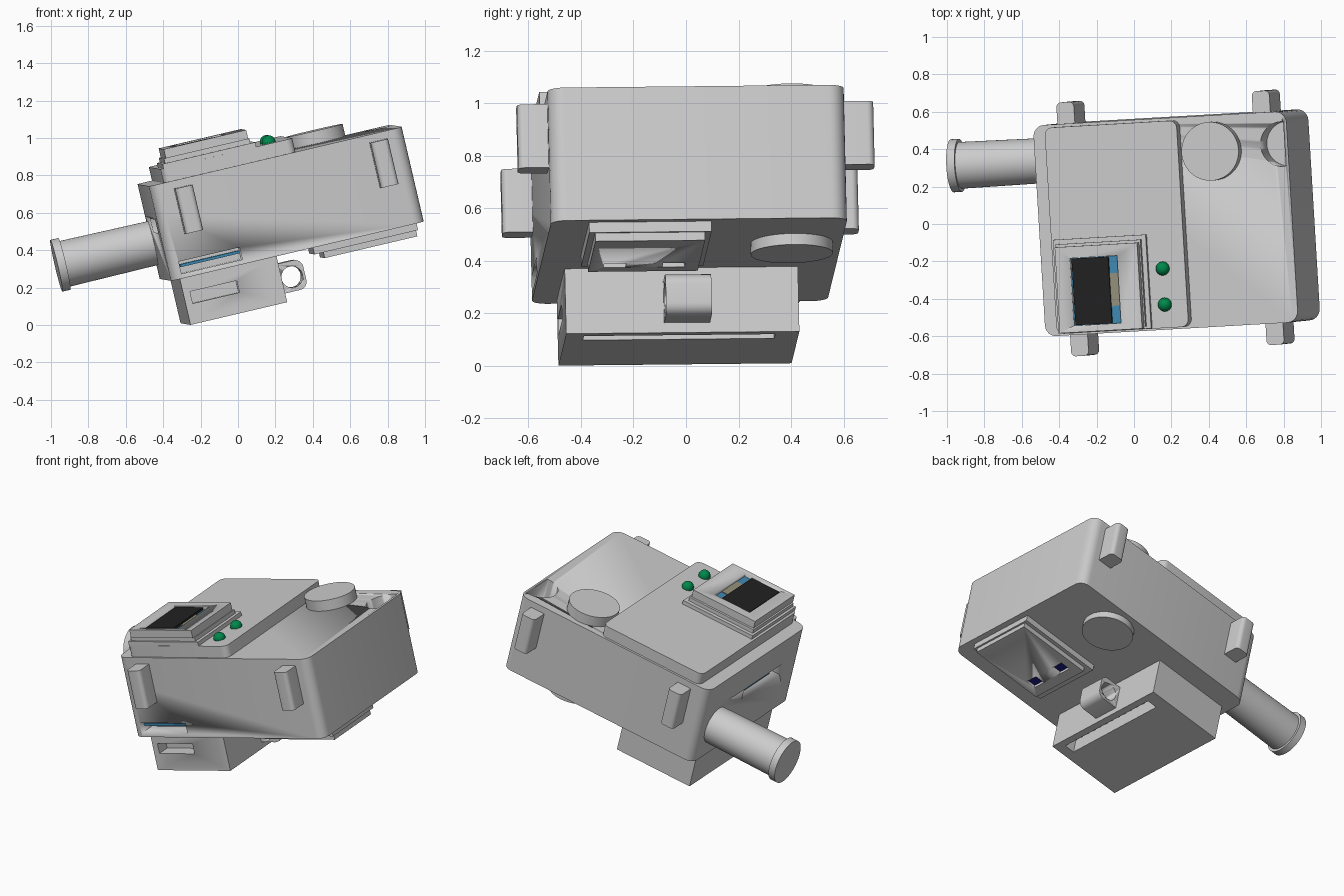
import bpy, bmesh, math
from mathutils import Matrix, Vector

if "Cube" in bpy.data.objects:
    bpy.data.objects.remove(bpy.data.objects["Cube"])

# The whole device is modelled in its own axes, then tilted into place
POSE = (Matrix.Translation((0.228, 0.007, 0.653)) @ Matrix.Rotation(math.radians(3.3), 4, 'Z')
        @ Matrix.Rotation(math.radians(-13.2), 4, 'Y') @ Matrix.Rotation(math.radians(0.6), 4, 'X'))
AXES = {'X': Vector((1, 0, 0)), 'Y': Vector((0, 1, 0)), 'Z': Vector((0, 0, 1))}


def paint(name, rgb):
    m = bpy.data.materials.new(name)
    m.diffuse_color = (*rgb, 1)
    m.use_nodes = True
    m.node_tree.nodes["Principled BSDF"].inputs["Base Color"].default_value = m.diffuse_color
    return m


BLUE, BLACK = paint("blue", (0.05, 0.25, 0.45)), paint("black", (0.015, 0.015, 0.015))
TAN, GREEN = paint("tan", (0.3, 0.28, 0.2)), paint("green", (0.0, 0.25, 0.07))
NAVY = paint("navy", (0.01, 0.01, 0.2))


def finish(name, bm, mat=None):
    bmesh.ops.recalc_face_normals(bm, faces=bm.faces)
    me = bpy.data.meshes.new(name)
    bm.to_mesh(me)
    bm.free()
    ob = bpy.data.objects.new(name, me)
    bpy.context.collection.objects.link(ob)
    ob.matrix_world = POSE
    if mat:
        me.materials.append(mat)
    bpy.context.view_layer.objects.active = ob
    bpy.ops.object.select_all(action='DESELECT')
    ob.select_set(True)
    bpy.ops.object.shade_smooth_by_angle(angle=math.radians(35))
    return ob


def box(name, x, y, z, round_axis=None, r=0.0, mat=None, pick=None):
    """Box from ranges; edges along round_axis are rounded (pick filters them by midpoint)."""
    bm = bmesh.new()
    bmesh.ops.create_cube(bm, size=1)
    for v in bm.verts:
        v.co = Vector([lo + (c + 0.5) * (hi - lo) for c, (lo, hi) in zip(v.co, (x, y, z))])
    if round_axis:
        edges = []
        for e in bm.edges:
            a, b = e.verts[0].co, e.verts[1].co
            if abs((b - a).normalized().dot(AXES[round_axis])) > 0.9 and (not pick or pick((a + b) / 2)):
                edges.append(e)
        bmesh.ops.bevel(bm, geom=edges, offset=r, segments=6, profile=0.5, affect='EDGES')
    return finish(name, bm, mat)


def cylinder(name, axis, centre, r1, r2, length, mat=None):
    bm = bmesh.new()
    bmesh.ops.create_cone(bm, cap_ends=True, segments=48, radius1=r1, radius2=r2, depth=length)
    rot = Vector((0, 0, 1)).rotation_difference(AXES[axis]).to_matrix().to_4x4()
    bmesh.ops.transform(bm, matrix=Matrix.Translation(centre) @ rot, verts=bm.verts)
    return finish(name, bm, mat)


def cut(target, *cutters):
    for c in cutters:
        c.hide_render = True
        m = target.modifiers.new("cut", 'BOOLEAN')
        m.operation, m.solver, m.object = 'DIFFERENCE', 'EXACT', c
        bpy.context.view_layer.objects.active = target
        bpy.ops.object.modifier_apply(modifier=m.name)
        bpy.data.objects.remove(c)


# Main case in two halves
lower = box("case_lower", (-.695, .695), (-.565, .565), (-.26, .085), 'Z', .06)
cut(lower, box("c", (-.635, -.30), (-.7, -.45), (-.235, -.168)),
    box("c", (-.8, -.6), (-.35, .09), (0, .075)))
upper = box("case_upper", (-.695, .695), (-.565, .565), (.085, .26), 'Z', .06)
hole = cylinder("c", 'Z', (.666, .39, .26), .12, .12, .30)
cut(hole, box("c", (.678, .9), (.2, .6), (0, .5)))
cut(upper, hole)

# Circuit board edges seen through the case slots
box("front_board", (-.63, -.305), (-.53, -.45), (-.20, -.185), mat=BLUE)
box("side_board", (-.65, -.60), (-.30, .05), (.005, .02), mat=BLUE)

# Clips on both long sides
for side, s in (("front", -1), ("back", 1)):
    for place, x in (("left", -.522), ("right", .553)):
        box(f"clip_{side}_{place}", (x - .048, x + .048), tuple(sorted((s * .55, s * .68))),
            (-.03, .218), 'Z', .025, pick=lambda m, s=s: m.y * s > .6)

# Tube with end flange
cylinder("side_tube", 'X', (-.93, .372, -.062), .125, .12, .52)
cylinder("tube_flange", 'X', (-1.203, .372, -.062), .142, .142, .045)

# Round axle showing as a disc above and below the case
cylinder("through_disc", 'Z', (.283, .374, .012), .157, .157, .63)

# Raised top plate, display frame and screen
box("top_plate", (-.615, .11), (-.555, .55), (.26, .335), 'Z', .04)
box("display_base", (-.60, -.09), (-.553, -.05), (.335, .36))
box("display_neck", (-.585, -.115), (-.54, -.075), (.36, .385))
frame = box("display_frame", (-.575, -.122), (-.55, -.09), (.385, .435))
cut(frame, box("c", (-.496, -.236), (-.514, -.153), (.41, .5)))
box("screen_board", (-.496, -.236), (-.514, -.153), (.40, .413), mat=BLUE)
box("screen_strip", (-.30, -.237), (-.42, -.245), (.41, .417), mat=TAN)
box("screen_panel", (-.488, -.287), (-.512, -.155), (.41, .428), mat=BLACK)

# Green push buttons
for i, y in enumerate((-.237, -.43)):
    bm = bmesh.new()
    bmesh.ops.create_uvsphere(bm, u_segments=24, v_segments=14, radius=.037)
    bmesh.ops.translate(bm, vec=(-.012, y, .34), verts=bm.verts)
    finish(f"button_{i + 1}", bm, GREEN)

# Lower module with a slot in front and a long slot underneath
module = box("lower_module", (-.645, -.113), (-.47, .42), (-.514, -.26))
cut(module, box("c", (-.607, -.35), (-.6, -.38), (-.405, -.34)),
    box("c", (-.225, -.155), (-.40, .33), (-.6, -.42)))

# Eyelet on the lower module
eyelet = box("eyelet", (-.12, .035), (-.095, .08), (-.475, -.312), 'Y', .045, pick=lambda m: m.x > 0)
cut(eyelet, cylinder("c", 'Y', (-.036, 0, -.397), .057, .057, .5))

# Bottom sensor plate with two windows
box("sensor_base", (.09, .66), (-.42, .047), (-.30, -.255))
plate = box("sensor_plate", (.14, .65), (-.397, .022), (-.332, -.30))
for i, y in enumerate((-.30, -.075)):
    cut(plate, box("c", (.208, .275), (y - .042, y + .042), (-.4, -.31)))
    box(f"sensor_window_{i + 1}", (.208, .275), (y - .042, y + .042), (-.314, -.305), mat=NAVY)
